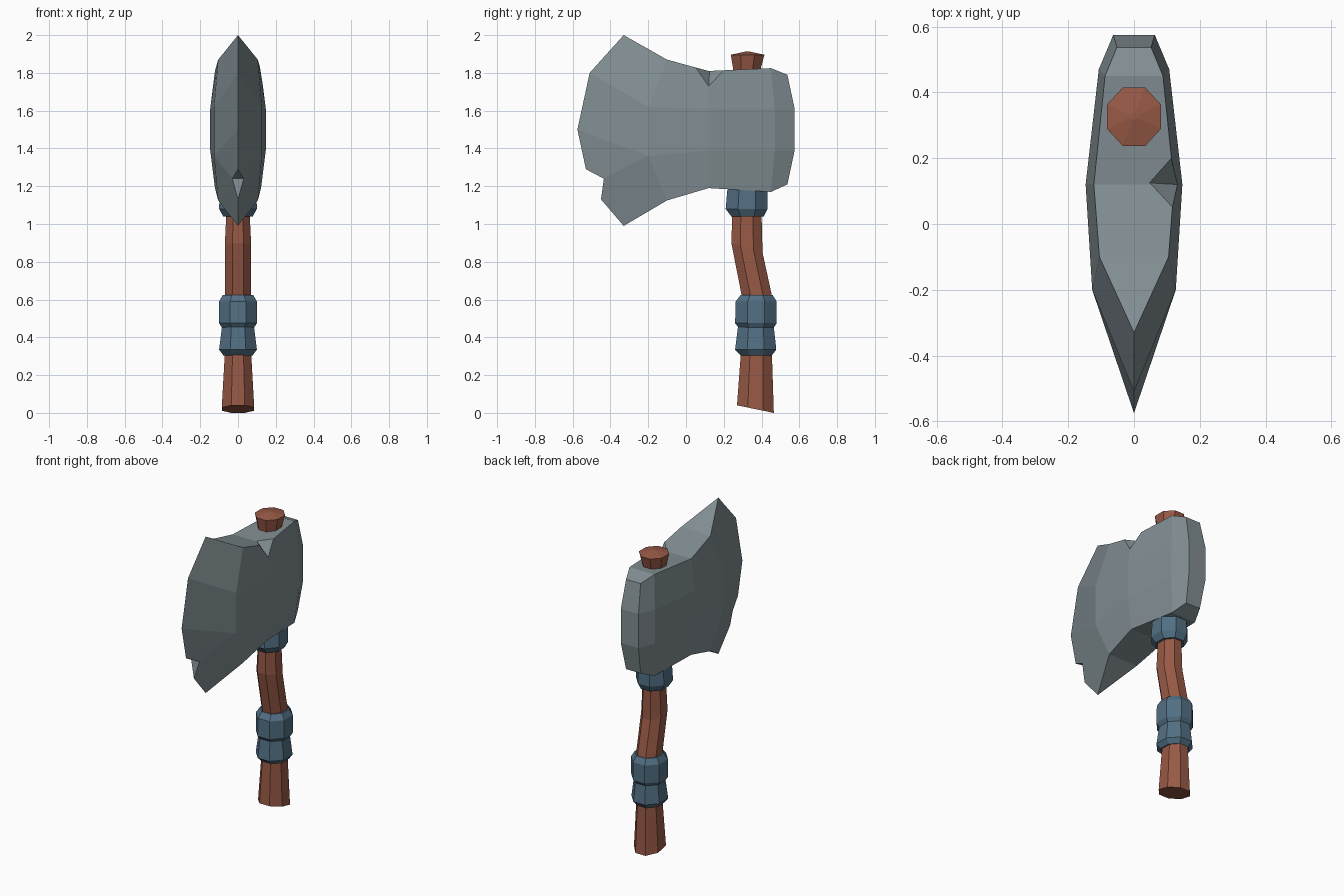
import bpy, bmesh, math
from mathutils import Vector

if "Cube" in bpy.data.objects:
    bpy.data.objects.remove(bpy.data.objects["Cube"])


def material(name, rgb):
    m = bpy.data.materials.new(name)
    m.diffuse_color = (*rgb, 1)
    m.use_nodes = True
    m.node_tree.nodes["Principled BSDF"].inputs["Base Color"].default_value = m.diffuse_color
    return m


STEEL = material("grey steel", (0.22, 0.27, 0.29))
WOOD = material("red brown wood", (0.31, 0.10, 0.06))
WRAP = material("blue wrap", (0.085, 0.16, 0.23))


def finish(name, bm, mat):
    bmesh.ops.recalc_face_normals(bm, faces=bm.faces)
    me = bpy.data.meshes.new(name)
    bm.to_mesh(me)
    bm.free()
    me.materials.append(mat)
    ob = bpy.data.objects.new(name, me)
    bpy.context.collection.objects.link(ob)
    return ob


def loft(name, rings, mat):
    """Eight-sided tube; each ring is (y min, y max, half width, z, tilt)."""
    bm = bmesh.new()
    loops = []
    for y0, y1, rx, z, tilt in rings:
        loop = []
        for k in range(8):
            a = math.radians(22.5 + 45 * k)
            c, s = (f(a) / math.cos(math.pi / 8) for f in (math.cos, math.sin))
            loop.append(bm.verts.new((rx * c, (y0 + y1) / 2 + (y1 - y0) / 2 * s, z + tilt * s)))
        loops.append(loop)
    for a, b in zip(loops, loops[1:]):
        for k in range(8):
            j = (k + 1) % 8
            bm.faces.new((a[k], a[j], b[j], b[k]))
    bm.faces.new(loops[0])
    bm.faces.new(loops[-1])
    return finish(name, bm, mat)


# Wooden handle with flared butt, bend and top knob
loft("handle", [
    (0.27, 0.465, 0.086, 0.02, -0.02),
    (0.29, 0.455, 0.070, 0.31, 0),
    (0.295, 0.455, 0.070, 0.62, 0),
    (0.24, 0.405, 0.070, 0.875, -0.025),
    (0.245, 0.40, 0.062, 1.05, 0),
    (0.25, 0.395, 0.066, 1.82, 0),
    (0.237, 0.415, 0.082, 1.896, 0),
    (0.316, 0.336, 0.010, 1.913, 0)], WOOD)

# Wrapped collars
loft("lower_wrap", [
    (0.29, 0.455, 0.078, 0.305, 0),
    (0.26, 0.478, 0.100, 0.335, 0),
    (0.275, 0.465, 0.085, 0.455, 0)], WRAP)
loft("upper_wrap", [
    (0.283, 0.46, 0.082, 0.445, 0),
    (0.26, 0.48, 0.100, 0.475, 0),
    (0.263, 0.48, 0.100, 0.59, 0),
    (0.29, 0.458, 0.080, 0.625, 0)], WRAP)
loft("head_collar", [
    (0.24, 0.412, 0.078, 1.04, 0),
    (0.21, 0.432, 0.100, 1.08, 0),
    (0.225, 0.43, 0.095, 1.25, 0)], WRAP)

# Axe head: columns of (x, y, z) from top to bottom, mirrored across x
columns = [
    [(0.105, -0.10, 1.87), (0.127, -0.20, 1.62), (0.127, -0.20, 1.36), (0.105, -0.10, 1.125)],
    [(0.122, 0.12, 1.81), (0.147, 0.12, 1.61), (0.147, 0.12, 1.39), (0.122, 0.12, 1.19)],
    [(0.088, 0.45, 1.825), (0.107, 0.47, 1.61), (0.107, 0.47, 1.39), (0.088, 0.45, 1.17)],
    [(0.052, 0.537, 1.79), (0.063, 0.575, 1.61), (0.063, 0.575, 1.39), (0.052, 0.537, 1.21)]]
edge = [(-0.33, 2.0), (-0.51, 1.8), (-0.575, 1.5), (-0.53, 1.29), (-0.45, 1.13), (-0.33, 0.99)]
bm = bmesh.new()
T, A, B, C, D, E = [bm.verts.new((0, y, z)) for y, z in edge]
sides = []
for s in (1, -1):
    g = [[bm.verts.new((s * x, y, z)) for x, y, z in col] for col in columns]
    n = bm.verts.new((s * 0.03, -0.435, 1.24))
    for c, d in zip(g, g[1:]):
        for r in range(3):
            bm.faces.new((c[r], c[r + 1], d[r + 1], d[r]))
    f = g[0]
    for face in ((T, A, f[1], f[0]), (A, B, f[2], f[1]), (B, C, f[2]),
                 (C, n, f[2]), (n, D, E, f[3], f[2])):
        bm.faces.new(face)
    sides.append((g, n))
(gp, n_p), (gm, n_m) = sides
bm.faces.new((C, n_p, n_m))
bm.faces.new((D, n_p, n_m))
for r, tip in ((0, T), (3, E)):
    bm.faces.new((tip, gp[0][r], gm[0][r]))
    for i in range(3):
        bm.faces.new((gp[i][r], gp[i + 1][r], gm[i + 1][r], gm[i][r]))
for r in range(3):
    bm.faces.new((gp[3][r], gp[3][r + 1], gm[3][r + 1], gm[3][r]))
head = finish("axe_head", bm, STEEL)

# Nick in the top edge on the right side, cut with an enlarged tetrahedron
pts = [Vector(p) for p in ((0.045, 0.125, 1.812), (0.131, 0.12, 1.73),
                           (0.117, 0.05, 1.83), (0.114, 0.20, 1.813))]
mid = (pts[0] + pts[1]) / 2
bm = bmesh.new()
v = [bm.verts.new(mid + (p - mid) * 2) for p in pts]
for i, j, k in ((0, 1, 2), (0, 1, 3), (0, 2, 3), (1, 2, 3)):
    bm.faces.new((v[i], v[j], v[k]))
cutter = finish("nick_cutter", bm, STEEL)
cutter.hide_render = True
mod = head.modifiers.new("nick", 'BOOLEAN')
mod.operation = 'DIFFERENCE'
mod.solver = 'EXACT'
mod.object = cutter
bpy.context.view_layer.objects.active = head
bpy.ops.object.modifier_apply(modifier="nick")
bpy.data.objects.remove(cutter)
